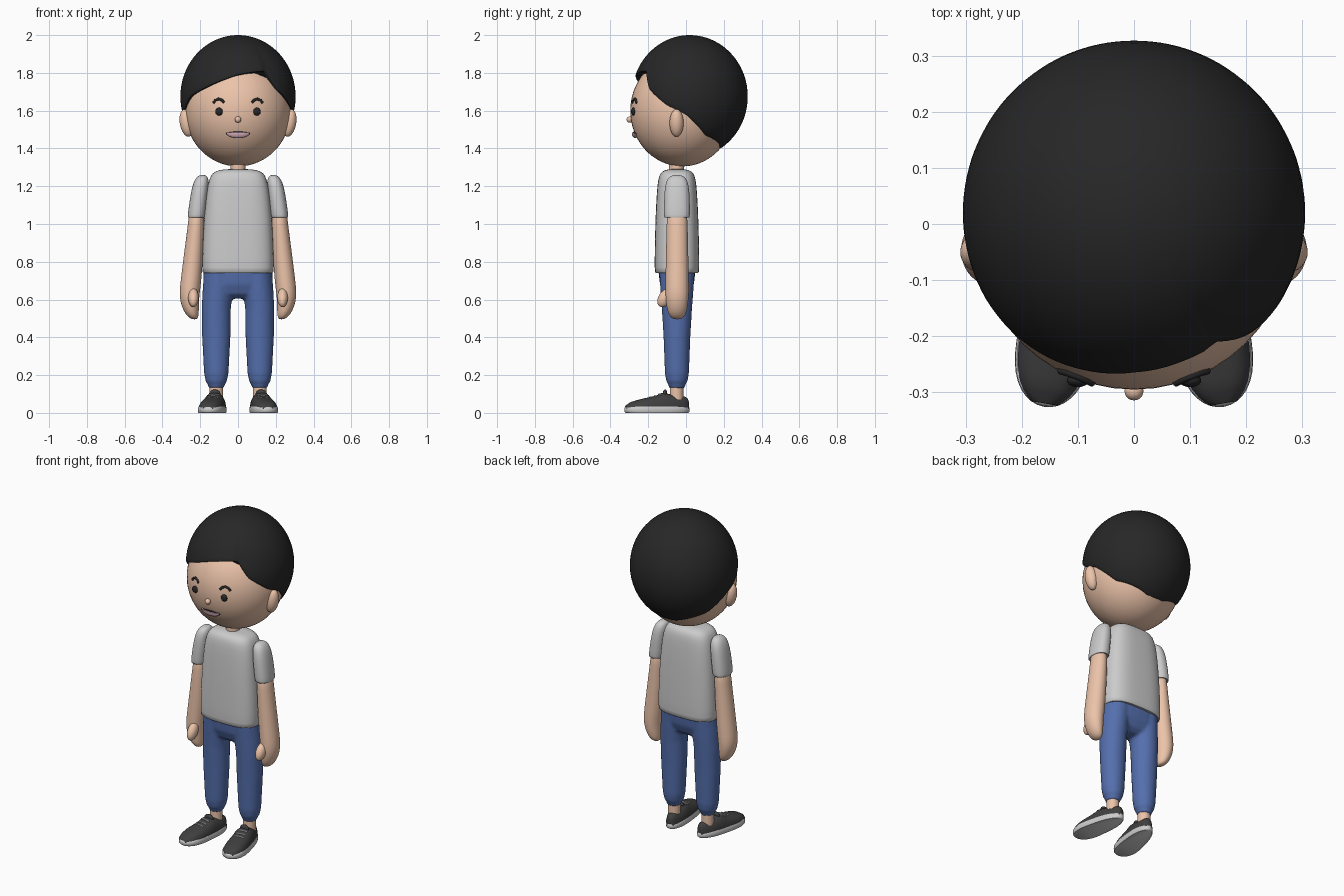
import bpy, bmesh
from math import sin, cos, pi, acos, exp, sqrt, radians
from mathutils import Matrix, Vector

if "Cube" in bpy.data.objects:
    bpy.data.objects.remove(bpy.data.objects["Cube"])


def mat(name, r, g, b):
    m = bpy.data.materials.new(name)
    m.diffuse_color = (r, g, b, 1)
    m.use_nodes = True
    m.node_tree.nodes["Principled BSDF"].inputs["Base Color"].default_value = m.diffuse_color
    return m


SKIN = mat("skin", 0.84, 0.55, 0.40)
BLACK = mat("black", 0.02, 0.02, 0.02)
DENIM = mat("blue", 0.09, 0.16, 0.42)
SHOE = mat("charcoal", 0.05, 0.05, 0.05)
LIP = mat("lip", 0.72, 0.45, 0.52)


def finish(ob, material, mirror, sub=0, angle=50):
    if material:
        ob.data.materials.append(material)
    if ob.type == 'MESH':
        bpy.ops.object.select_all(action='DESELECT')
        ob.select_set(True)
        bpy.context.view_layer.objects.active = ob
        bpy.ops.object.shade_smooth_by_angle(angle=radians(angle))
    if mirror:
        ob.modifiers.new("mirror", 'MIRROR').use_mirror_merge = False
    if sub:
        s = ob.modifiers.new("subdivision", 'SUBSURF')
        s.levels = s.render_levels = sub
    return ob


def from_bmesh(name, bm, material=None, mirror=False, sub=0, angle=50):
    bmesh.ops.recalc_face_normals(bm, faces=bm.faces)
    me = bpy.data.meshes.new(name)
    bm.to_mesh(me)
    bm.free()
    ob = bpy.data.objects.new(name, me)
    bpy.context.collection.objects.link(ob)
    return finish(ob, material, mirror, sub, angle)


def add_loft(bm, rings):
    rows = [[bm.verts.new(p) for p in r] for r in rings]
    n = len(rows[0])
    for a, b in zip(rows, rows[1:]):
        for i in range(n):
            bm.faces.new((a[i], a[(i + 1) % n], b[(i + 1) % n], b[i]))
    bm.faces.new(rows[0])
    bm.faces.new(rows[-1])


def loft(name, rings, *args, **kw):
    bm = bmesh.new()
    add_loft(bm, rings)
    return from_bmesh(name, bm, *args, **kw)


def oval(cx, cy, z, rx, ry, p=2.0, n=28):
    """Horizontal superellipse ring."""
    f = lambda v: (abs(v) ** (2 / p)) * (1 if v >= 0 else -1)
    return [Vector((cx + rx * f(cos(2 * pi * i / n)), cy + ry * f(sin(2 * pi * i / n)), z)) for i in range(n)]


def ball(name, loc, size, material, mirror=False, tilt=0, flat_top=False, n=32):
    bm = bmesh.new()
    bmesh.ops.create_uvsphere(bm, u_segments=n, v_segments=n * 3 // 4, radius=1)
    if flat_top:
        bmesh.ops.bisect_plane(bm, geom=bm.verts[:] + bm.edges[:] + bm.faces[:], plane_co=(0, 0, 0),
                               plane_no=(0, 0, 1), clear_outer=True)
        bmesh.ops.holes_fill(bm, edges=[e for e in bm.edges if e.is_boundary], sides=0)
    m = Matrix.Translation(loc) @ Matrix.Rotation(radians(tilt), 4, 'Y') @ Matrix.Diagonal((*size, 1))
    bm.transform(m)
    return from_bmesh(name, bm, material, mirror)


def cord(name, pts, radius, material=None, mirror=False):
    cu = bpy.data.curves.new(name, 'CURVE')
    cu.dimensions = '3D'
    cu.bevel_depth, cu.bevel_resolution, cu.use_fill_caps = radius, 3, True
    s = cu.splines.new('POLY')
    s.points.add(len(pts) - 1)
    for q, p in zip(s.points, pts):
        q.co = (*p, 1)
    ob = bpy.data.objects.new(name, cu)
    bpy.context.collection.objects.link(ob)
    return finish(ob, material, mirror)


def lerp(table, x):
    for (x0, y0), (x1, y1) in zip(table, table[1:]):
        if x <= x1:
            return y0 + (y1 - y0) * (x - x0) / (x1 - x0)
    return table[-1][1]


# Head and face
HC, HR = (0, -0.02, 1.60), (0.28, 0.275, 0.295)


def face_y(x, z):
    return HC[1] - HR[1] * sqrt(1 - (x / HR[0]) ** 2 - ((z - HC[2]) / HR[2]) ** 2)


ball("head", HC, HR, SKIN, n=48)
ball("ear", (0.272, -0.05, 1.535), (0.036, 0.037, 0.074), SKIN, True, 10)
ball("eye", (0.1, face_y(0.1, 1.595) - 0.002, 1.595), (0.02, 0.012, 0.021), BLACK, True, n=20)
ball("nose", (0, face_y(0, 1.553) - 0.006, 1.553), (0.017, 0.017, 0.017), SKIN, n=20)
ball("lower_lip", (0, face_y(0, 1.484) + 0.004, 1.484), (0.062, 0.018, 0.03), LIP, flat_top=True)
cord("mouth_line", [(x, face_y(x, 1.484) - 0.003, 1.486 - 0.008 * abs(x / 0.062) ** 2)
                    for x in [-0.062 + 0.0124 * i for i in range(11)]], 0.004, BLACK)
cord("eyebrow", [(x, face_y(x, z) - 0.001, z) for x, z in
                 ((0.074, 1.643), (0.085, 1.656), (0.103, 1.662), (0.12, 1.655), (0.131, 1.64))], 0.007, BLACK, True)

# Hair: shell whose lower edge height depends on the angle around the head
EDGE = [(-180, 1.40), (-160, 1.405), (-110, 1.47), (-97, 1.53), (-86, 1.575), (-72, 1.61), (-55, 1.68), (-41, 1.71),
        (-20, 1.755), (0, 1.79), (18, 1.805), (32, 1.81), (44, 1.715), (66, 1.63), (86, 1.58), (97, 1.53),
        (110, 1.47), (160, 1.405), (180, 1.40)]
SEG, ROWS = 120, 24


def hair_point(i, t, scale):
    a = -180 + 360 * i / SEG
    psi = acos((lerp(EDGE, a) - 1.675) / 0.325) * t
    dent = 0.022 * exp(-((a - 33) / (3 if a < 33 else 14)) ** 2) * min(1, t * 1.2) ** 2
    k = (1 - dent) * scale * sin(psi)
    return Vector((0.305 * k * sin(radians(a)), 0.02 - 0.307 * k * cos(radians(a)), 1.675 + 0.325 * cos(psi)))


steps = [(j / ROWS, 1) for j in range(1, ROWS)] + [(0.985, 0.998), (1, 0.985), (1, 0.9)]
hair = [[hair_point(i, 0.01, 1) for i in range(SEG)]]
hair += [[hair_point(i, t, s) for i in range(SEG)] for t, s in steps]
loft("hair", hair, BLACK)

# Neck and shirt
loft("neck", [oval(0, -0.05, z, 0.04, 0.04) for z in (1.24, 1.36)], SKIN)
SHIRT = [(0.745, 0.16, 0.09), (0.738, 0.185, 0.114), (0.746, 0.191, 0.119), (0.9, 0.187, 0.117), (1.05, 0.179, 0.113),
         (1.18, 0.166, 0.106), (1.24, 0.152, 0.099), (1.27, 0.135, 0.088), (1.286, 0.105, 0.066), (1.291, 0.05, 0.03)]
loft("shirt", [oval(0, -0.048, z, rx, ry, 3, 40) for z, rx, ry in SHIRT], sub=1)

# Sleeves, arms and hands
SLEEVE = [(0.221, 1.04, 0.038, 0.055), (0.221, 1.03, 0.044, 0.066), (0.22, 1.04, 0.047, 0.069),
          (0.213, 1.1, 0.047, 0.069), (0.202, 1.18, 0.045, 0.066), (0.194, 1.225, 0.04, 0.058),
          (0.189, 1.25, 0.029, 0.042), (0.187, 1.26, 0.012, 0.018)]
loft("sleeve", [oval(x, -0.048, z, rx, ry, 2.3) for x, z, rx, ry in SLEEVE], None, True, 1)
ARM = [(0.219, 1.08, 0.038, 0.053), (0.221, 1.0, 0.044, 0.056), (0.234, 0.85, 0.051, 0.059), (0.249, 0.7, 0.055, 0.062),
       (0.256, 0.64, 0.054, 0.063), (0.257, 0.59, 0.05, 0.06), (0.247, 0.535, 0.04, 0.051),
       (0.236, 0.505, 0.026, 0.036), (0.23, 0.495, 0.01, 0.015)]
loft("arm", [oval(x, -0.047, z, rx, ry) for x, z, rx, ry in ARM], SKIN, True, 1)
bm = bmesh.new()
bmesh.ops.create_uvsphere(bm, u_segments=24, v_segments=16, radius=1)
bm.transform(Matrix.Translation((0.236, -0.108, 0.61)) @ Matrix.Rotation(radians(-35), 4, 'X')
             @ Matrix.Diagonal((0.028, 0.036, 0.056, 1)))
from_bmesh("thumb", bm, SKIN, True)

# Trousers: legs and hips fused into one smooth surface
bm = bmesh.new()
LEG = [(0.13, 0.115, 0.042, 0.042), (0.15, 0.115, 0.044, 0.045), (0.165, 0.115, 0.056, 0.056),
       (0.21, 0.115, 0.065, 0.064), (0.4, 0.115, 0.075, 0.071), (0.55, 0.115, 0.077, 0.08),
       (0.64, 0.108, 0.08, 0.087), (0.76, 0.1, 0.08, 0.095)]
for side in (1, -1):
    add_loft(bm, [oval(side * x, -0.048, z, rx, ry) for z, x, rx, ry in LEG])
add_loft(bm, [oval(0, -0.048, z, rx, ry, 2.6) for z, rx, ry in
              ((0.605, 0.1, 0.04), (0.63, 0.165, 0.07), (0.68, 0.184, 0.09), (0.77, 0.182, 0.1))])
trousers = from_bmesh("trousers", bm, DENIM)
r = trousers.modifiers.new("fuse", 'REMESH')
r.mode, r.voxel_size, r.use_smooth_shade = 'VOXEL', 0.009, True
s = trousers.modifiers.new("relax", 'SMOOTH')
s.factor, s.iterations = 0.5, 6
loft("ankle", [oval(0.115, -0.05, z, 0.036, 0.036) for z in (0.07, 0.16)], SKIN, True)

# Shoes, toes turned slightly outward
TURN = Matrix.Translation((0.112, -0.05, 0)) @ Matrix.Rotation(radians(10), 4, 'Z')
TOP = [(-1, 0.055), (-0.9, 0.085), (-0.6, 0.09), (-0.35, 0.1), (-0.2, 0.11), (0, 0.093), (0.2, 0.084),
       (0.5, 0.073), (0.8, 0.058), (1, 0.035)]


def shoe_width(u):
    return (0.066 + 0.012 * u) * sqrt(max(0, 1 - abs(u) ** 3))


def shoe_len(u):
    return -(0.105 + 0.175 * u)


def sole_ring(z, k):
    pts = []
    for i in range(48):
        u = -cos(2 * pi * i / 48)
        w = shoe_width(u) * (1 if i < 24 else -1)
        pts.append(TURN @ Vector((w * k, -0.105 + (shoe_len(u) + 0.105) * k, z)))
    return pts


loft("shoe_sole", [sole_ring(z, k) for z, k in ((0, 0.96), (0.005, 0.99), (0.016, 1), (0.028, 0.99), (0.033, 0.95))],
     None, True)
upper = []
for j in range(21):
    u = -0.965 * cos(pi * j / 20)
    w, h = shoe_width(u) * 0.94, lerp(TOP, u) - 0.02
    upper.append([TURN @ Vector((w * (abs(cos(t)) ** 0.75) * (1 if cos(t) > 0 else -1), shoe_len(u),
                                 0.02 + h * max(0, sin(t)) ** 0.9)) for t in [pi * i / 16 for i in range(17)]])
loft("shoe_upper", upper, SHOE, True, angle=60)
ball("shoe_tongue", TURN @ Vector((0, -0.062, 0.1)), (0.03, 0.012, 0.024), SHOE, True, n=20)
for k, u in enumerate((-0.08, 0.06, 0.2)):
    z = lerp(TOP, u)
    cord("shoelace_%d" % (k + 1), [TURN @ Vector((x, shoe_len(u), z - 5 * x * x)) for x in
                                   (-0.03, -0.015, 0, 0.015, 0.03)], 0.004, None, True)
